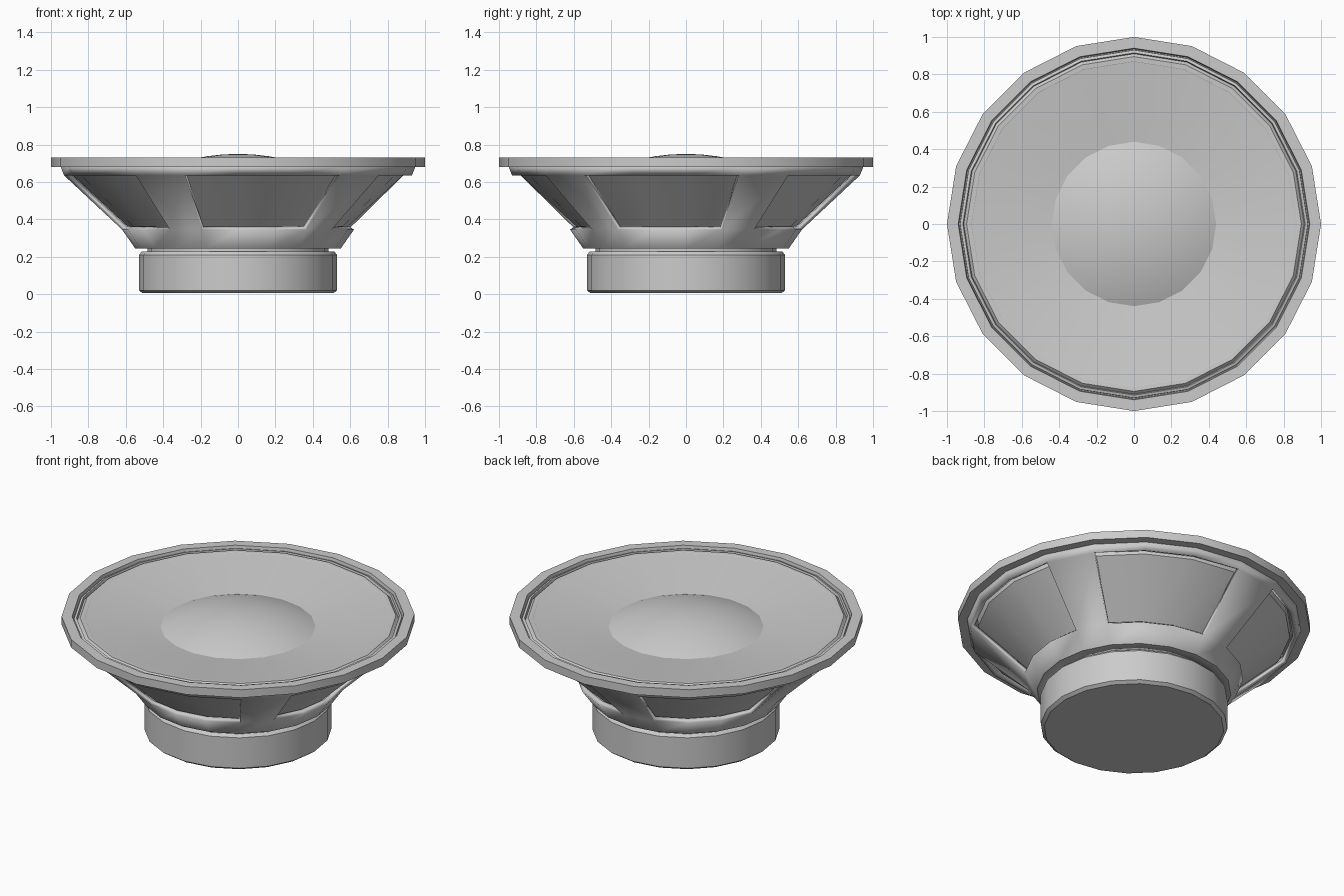
import bpy, bmesh, math

if "Cube" in bpy.data.objects:
    bpy.data.objects.remove(bpy.data.objects["Cube"])

SIDES = 20


def lathe(name, profile, closed=False, keep=None, thickness=0.0):
    """Spin an (r, z) profile about z; keep(strip, side) can leave faces out."""
    bm = bmesh.new()
    rings = []
    for r, z in profile:
        if r == 0:
            v = bm.verts.new((0, 0, z))
            rings.append([v] * SIDES)
        else:
            rings.append([bm.verts.new((r * math.cos(math.tau * i / SIDES),
                                        r * math.sin(math.tau * i / SIDES), z))
                          for i in range(SIDES)])
    n = len(profile)
    for s in range(n if closed else n - 1):
        a, b = rings[s], rings[(s + 1) % n]
        for i in range(SIDES):
            if keep and not keep(s, i):
                continue
            j = (i + 1) % SIDES
            corners = list(dict.fromkeys((a[i], a[j], b[j], b[i])))
            bm.faces.new(corners)
    mesh = bpy.data.meshes.new(name)
    bm.to_mesh(mesh)
    bm.free()
    ob = bpy.data.objects.new(name, mesh)
    bpy.context.collection.objects.link(ob)
    if thickness:
        mod = ob.modifiers.new("wall", 'SOLIDIFY')
        mod.thickness = thickness
        mod.offset = -1
        mod.use_even_offset = True
    bpy.ops.object.select_all(action='DESELECT')
    ob.select_set(True)
    bpy.context.view_layer.objects.active = ob
    bpy.ops.object.shade_smooth_by_angle(angle=math.radians(25))
    return ob


# Magnet with chamfered edges, and the plate joining it to the basket
lathe("magnet", [(0, 0.005), (0.51, 0.005), (0.53, 0.02), (0.53, 0.21),
                 (0.515, 0.227), (0, 0.227)])
lathe("top_plate", [(0.485, 0.22), (0.485, 0.25), (0, 0.25)])

# Basket: five single-face ribs with three-face windows between them
lathe("basket", [(0.48, 0.245), (0.55, 0.245), (0.62, 0.345), (0.93, 0.635), (0.95, 0.685)],
      keep=lambda s, i: s != 2 or i % 4 == 1, thickness=0.03)

# Mounting flange
lathe("rim", [(0.91, 0.68), (1.0, 0.68), (1.0, 0.73), (0.94, 0.73), (0.935, 0.70),
              (0.91, 0.70)], closed=True)

# Surround ring between flange and cone
lathe("surround", [(0.85, 0.69), (0.932, 0.69), (0.93, 0.715), (0.915, 0.72),
                   (0.91, 0.705), (0.895, 0.72), (0.87, 0.718), (0.85, 0.705)], closed=True)

# Cone: back wall seen through the windows, shallow dished front
lathe("cone", [(0.50, 0.28), (0.575, 0.35), (0.885, 0.638), (0.89, 0.70),
               (0.87, 0.717), (0.40, 0.655)])

# Dust cap dome
lathe("dust_cap", [(0.44 * math.cos(t * math.pi / 16), 0.66 + 0.09 * (1 - math.cos(t * math.pi / 16) ** 2))
                   for t in range(8)] + [(0, 0.75)])
